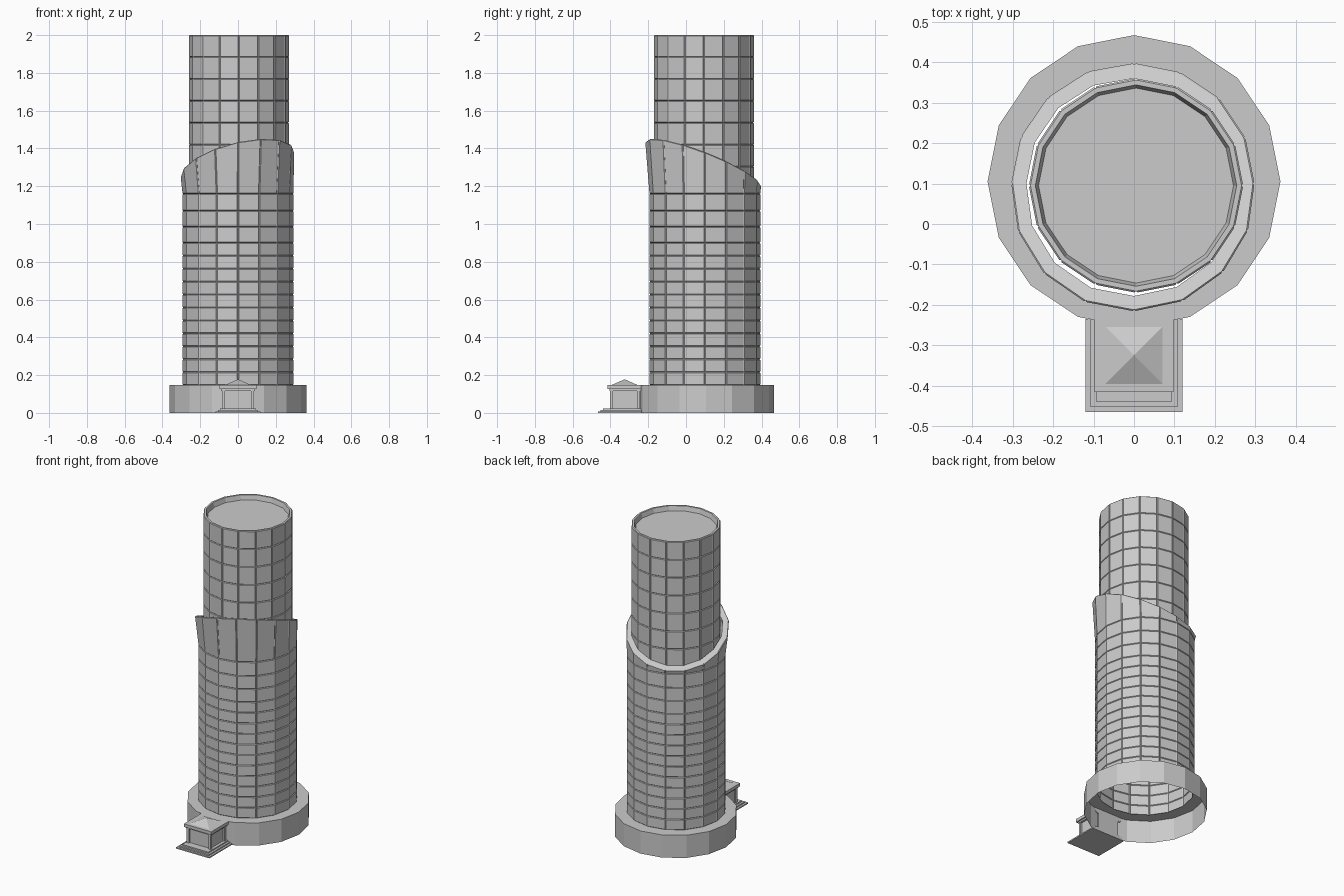
import bpy, bmesh, math

if "Cube" in bpy.data.objects:
    bpy.data.objects.remove(bpy.data.objects["Cube"])

N = 16  # every round part is a 16-gon with a corner facing +y


def ring(cx, cy, r, z):
    """r and z may be numbers or functions (r of angle, z of x and y)."""
    pts = []
    for i in range(N):
        a = 2 * math.pi * i / N
        rr = r(a) if callable(r) else r
        x, y = cx + rr * math.cos(a), cy + rr * math.sin(a)
        pts.append((x, y, z(x, y) if callable(z) else z))
    return pts


def finish(name, bm):
    me = bpy.data.meshes.new(name)
    bm.to_mesh(me)
    bm.free()
    ob = bpy.data.objects.new(name, me)
    bpy.context.collection.objects.link(ob)
    return ob


def loft(name, rings, panel_rows=0, cap=False):
    """Skin stacked rings; the first panel_rows bands get raised panels."""
    bm = bmesh.new()
    vs = [[bm.verts.new(p) for p in r] for r in rings]
    panels = []
    for k in range(len(vs) - 1):
        for i in range(N):
            j = (i + 1) % N
            f = bm.faces.new((vs[k][i], vs[k][j], vs[k + 1][j], vs[k + 1][i]))
            if k < panel_rows:
                panels.append(f)
    if cap:
        bm.faces.new(vs[-1])
    bm.normal_update()
    if panels:
        bmesh.ops.inset_individual(bm, faces=panels, thickness=0.005, depth=0.004)
    return finish(name, bm)


def box(name, x0, x1, y0, y1, z0, z1):
    bm = bmesh.new()
    bmesh.ops.create_cube(bm, size=1)
    for v in bm.verts:
        v.co = ((x0 + x1) / 2 + v.co.x * (x1 - x0),
                (y0 + y1) / 2 + v.co.y * (y1 - y0),
                (z0 + z1) / 2 + v.co.z * (z1 - z0))
    return finish(name, bm)


# Base drum, open underneath
BY = 0.105
loft("base_drum", [ring(0, BY, 0.362, 0), ring(0, BY, 0.362, 0.147),
                   ring(0, BY, 0.285, 0.147)])

# Lower shaft with panel rows, flared crown cut at a slant, and a rim
SY = 0.10


def slant(x, y):
    return 1.315 + 0.22 * x - 0.38 * (y - SY)


def flare(a):
    return 0.294 + 0.018 * max(0, -math.sin(a)) + 0.006 * max(0, -math.cos(a))


rows = [0.147 + 0.0685 * i for i in range(12)] + [0.985, 1.07, 1.16]
rings = [ring(0, SY, 0.290, z) for z in rows]
rings.append(ring(0, SY, flare, slant))
n = len(rings) - 1
rings.append(ring(0, SY, lambda a: flare(a) - 0.034, slant))
rings.append(ring(0, SY, lambda a: flare(a) - 0.034, lambda x, y: slant(x, y) - 0.02))
loft("lower_shaft", rings, n)

# Upper tower with panel rows, parapet and recessed roof
TX, TY = 0.005, 0.095
rows = [2.0 - 0.116 * i for i in range(7, -1, -1)]
rings = [ring(TX, TY, 0.261, z) for z in rows]
n = len(rings) - 1
rings += [ring(TX, TY, 0.249, 2.0), ring(TX, TY, 0.241, 1.97)]
loft("upper_tower", rings, n, cap=True)

# Entrance steps
for i in range(3):
    w = 0.12 - 0.013 * i
    box("step_%d" % (i + 1), -w, w, -0.465 + 0.013 * i, -0.235, 0.008 * i, 0.008 * (i + 1))

# Entrance walls with corner posts
box("entrance_walls", -0.076, 0.076, -0.392, -0.235, 0.024, 0.122)
for x in (-0.078, 0.078):
    for y in (-0.395, -0.252):
        box("corner_post", x - 0.008, x + 0.008, y - 0.008, y + 0.008, 0.024, 0.122)

# Cornice and pyramid skylight
box("cornice_lower", -0.09, 0.09, -0.405, -0.235, 0.117, 0.127)
box("cornice", -0.098, 0.098, -0.415, -0.235, 0.127, 0.147)
bm = bmesh.new()
bmesh.ops.create_cone(bm, cap_ends=True, segments=4, radius1=0.07 * math.sqrt(2),
                      radius2=0, depth=0.031)
sky = finish("pyramid_skylight", bm)
sky.location = (0, -0.325, 0.1625)
# align the four-sided cone with the axes whichever way its corners start
c = sky.data.vertices[0].co
sky.rotation_euler.z = math.pi / 4 - math.atan2(c.y, c.x)
